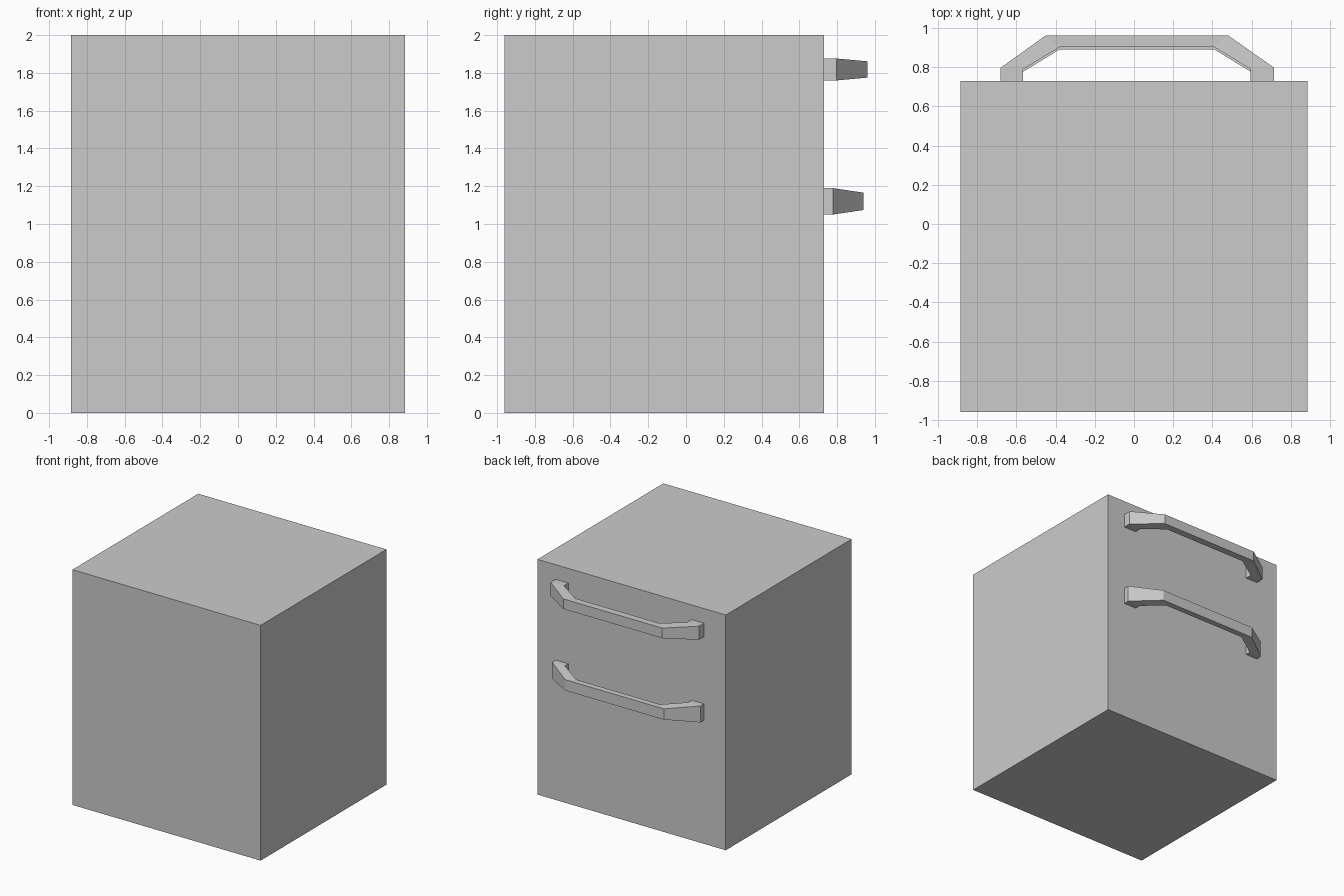
import bpy, bmesh

if "Cube" in bpy.data.objects:
    bpy.data.objects.remove(bpy.data.objects["Cube"])

BACK = 0.73  # y of the face that carries the handles


def make_object(name, bm):
    bmesh.ops.recalc_face_normals(bm, faces=bm.faces[:])
    mesh = bpy.data.meshes.new(name)
    bm.to_mesh(mesh)
    bm.free()
    obj = bpy.data.objects.new(name, mesh)
    bpy.context.collection.objects.link(obj)
    return obj


def handle(name, z, bend_out, bend_in, grip_out, grip_in, foot_half, grip_half):
    # Stations along the handle: outer point, inner point, half height
    stations = [
        ((-0.68, BACK), (-0.565, BACK), foot_half),
        ((-0.68, bend_out), (-0.565, bend_in), foot_half),
        ((-0.45, grip_out), (-0.38, grip_in), grip_half),
        ((0.48, grip_out), (0.41, grip_in), grip_half),
        ((0.715, bend_out), (0.595, bend_in), foot_half),
        ((0.715, BACK), (0.595, BACK), foot_half),
    ]
    bm = bmesh.new()
    rings = []
    for (ox, oy), (ix, iy), h in stations:
        corners = [(ox, oy, z - h), (ox, oy, z + h), (ix, iy, z + h), (ix, iy, z - h)]
        rings.append([bm.verts.new(c) for c in corners])
    for a, b in zip(rings, rings[1:]):
        for i in range(4):
            j = (i + 1) % 4
            bm.faces.new((a[i], a[j], b[j], b[i]))
    bm.faces.new(rings[0])
    bm.faces.new(rings[-1])
    return make_object(name, bm)


# Cabinet body
bm = bmesh.new()
bmesh.ops.create_cube(bm, size=1)
bmesh.ops.scale(bm, vec=(1.77, BACK + 0.96, 2.0), verts=bm.verts)
bmesh.ops.translate(bm, vec=(0, (BACK - 0.96) / 2, 1.0), verts=bm.verts)
make_object("cabinet_body", bm)

# Drawer handles
handle("upper_handle", 1.818, 0.797, 0.79, 0.962, 0.902, 0.058, 0.043)
handle("lower_handle", 1.12, 0.777, 0.777, 0.94, 0.89, 0.07, 0.046)
